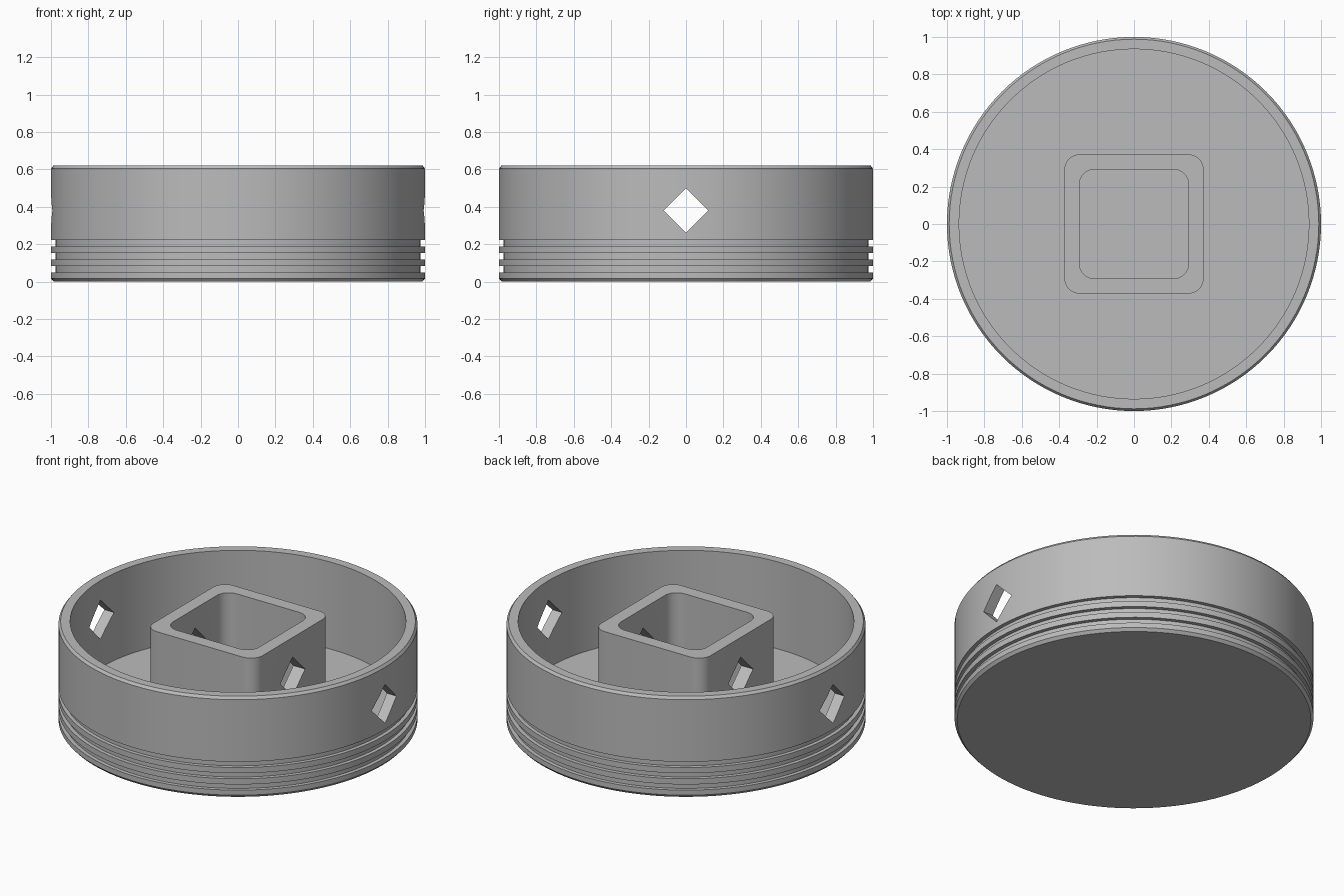
import bpy, bmesh, math

if "Cube" in bpy.data.objects:
    bpy.data.objects.remove(bpy.data.objects["Cube"])

HEIGHT, FLOOR = 0.62, 0.085
SEGMENTS = 128

grey = bpy.data.materials.new("grey metal")
grey.diffuse_color = (0.5, 0.5, 0.5, 1)
grey.use_nodes = True
grey.node_tree.nodes["Principled BSDF"].inputs["Base Color"].default_value = grey.diffuse_color


def make_object(name, bm):
    bmesh.ops.recalc_face_normals(bm, faces=bm.faces)
    mesh = bpy.data.meshes.new(name)
    bm.to_mesh(mesh)
    bm.free()
    mesh.materials.append(grey)
    obj = bpy.data.objects.new(name, mesh)
    bpy.context.collection.objects.link(obj)
    return obj


def ring(bm, points, z):
    return [bm.verts.new((x, y, z)) for x, y in points]


def bridge(bm, a, b):
    for i in range(len(a)):
        j = (i + 1) % len(a)
        bm.faces.new((a[i], a[j], b[j], b[i]))


def circle(r):
    return [(r * math.cos(math.tau * i / SEGMENTS), r * math.sin(math.tau * i / SEGMENTS))
            for i in range(SEGMENTS)]


def rounded_square(half, radius, steps=8):
    points = []
    for k, (sx, sy) in enumerate([(1, 1), (-1, 1), (-1, -1), (1, -1)]):
        for i in range(steps + 1):
            a = math.pi / 2 * (k + i / steps)
            points.append((sx * (half - radius) + radius * math.cos(a),
                           sy * (half - radius) + radius * math.sin(a)))
    return points


# Cup: turned profile with chamfered edges and three ring grooves
profile = [(0.985, 0), (1, 0.017)]
for low, high in [(0.048, 0.083), (0.118, 0.152), (0.187, 0.222)]:
    profile += [(1, low), (0.977, low), (0.977, high), (1, high)]
profile += [(1, HEIGHT - 0.016), (0.988, HEIGHT), (0.935, HEIGHT), (0.935, FLOOR)]
bm = bmesh.new()
rings = [ring(bm, circle(r), z) for r, z in profile]
for a, b in zip(rings, rings[1:]):
    bridge(bm, a, b)
bm.faces.new(rings[0])
bm.faces.new(rings[-1])
cup = make_object("cup", bm)

# Square socket standing on the cup floor
bm = bmesh.new()
outer, inner = rounded_square(0.372, 0.08), rounded_square(0.292, 0.08)
loops = [ring(bm, outer, FLOOR - 0.01), ring(bm, outer, HEIGHT),
         ring(bm, inner, HEIGHT), ring(bm, inner, FLOOR - 0.01)]
for i in range(4):
    bridge(bm, loops[i], loops[(i + 1) % 4])
socket = make_object("square_socket", bm)

# Diamond cross hole running through both parts
bm = bmesh.new()
diamond = [(0.12, 0), (0, 0.12), (-0.12, 0), (0, -0.12)]
ends = [[bm.verts.new((x, y, 0.38 + z)) for y, z in diamond] for x in (-1.2, 1.2)]
bridge(bm, *ends)
for end in ends:
    bm.faces.new(end)
cutter = make_object("diamond_cutter", bm)
cutter.hide_render = True
cutter.hide_set(True)

for part in (cup, socket):
    cut = part.modifiers.new("cross hole", 'BOOLEAN')
    cut.operation = 'DIFFERENCE'
    cut.solver = 'EXACT'
    cut.object = cutter
    bpy.ops.object.select_all(action='DESELECT')
    part.select_set(True)
    bpy.context.view_layer.objects.active = part
    bpy.ops.object.modifier_apply(modifier=cut.name)
    bpy.ops.object.shade_smooth_by_angle(angle=math.radians(30))
